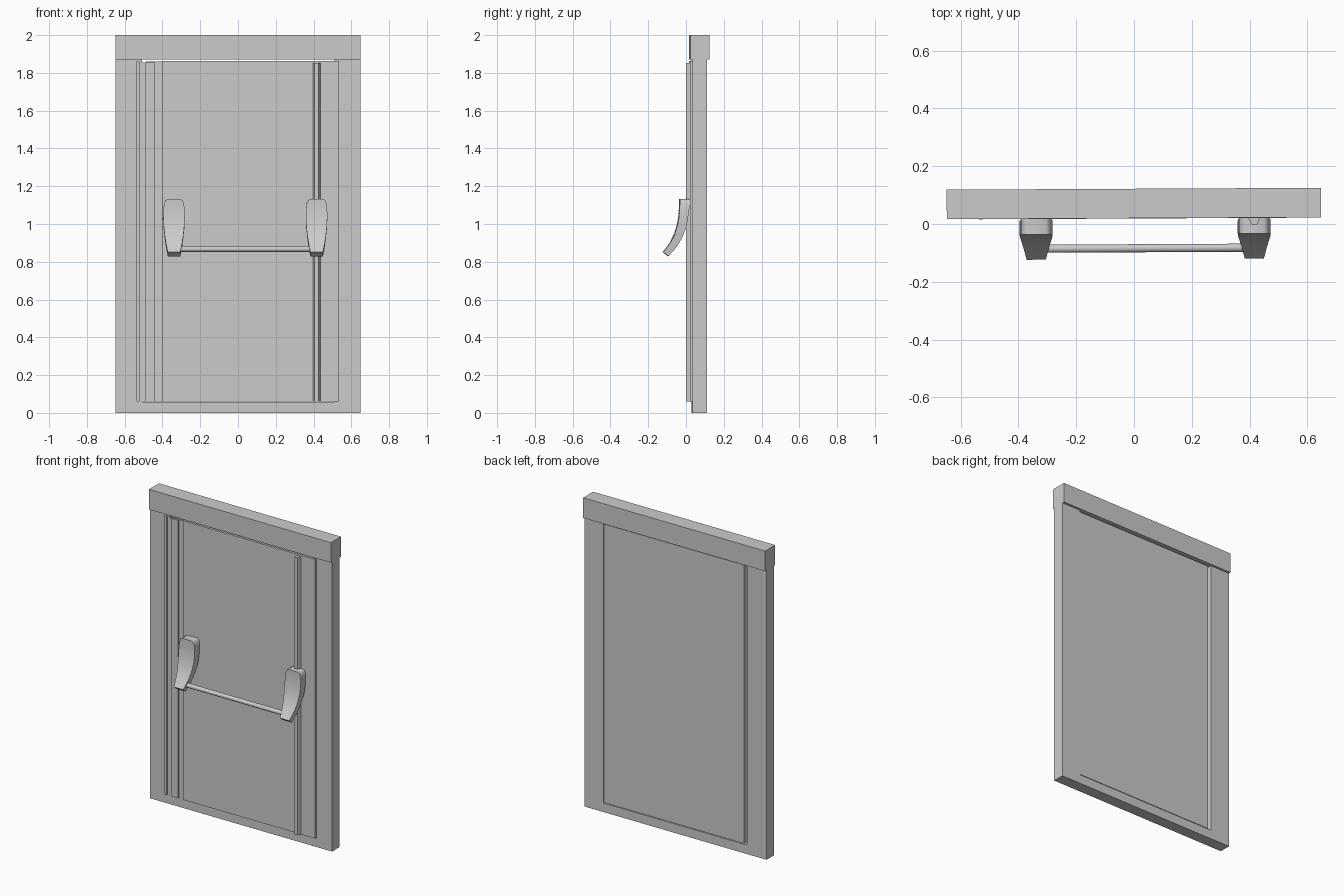
import bpy, bmesh
from math import pi
from mathutils import Matrix

if "Cube" in bpy.data.objects:
    bpy.data.objects.remove(bpy.data.objects["Cube"])

# The whole door sits very slightly turned about z
TURN = Matrix.Rotation(0.005, 4, 'Z')


def finish(name, bm):
    bmesh.ops.recalc_face_normals(bm, faces=bm.faces[:])
    me = bpy.data.meshes.new(name)
    bm.to_mesh(me)
    bm.free()
    me.transform(TURN)
    ob = bpy.data.objects.new(name, me)
    bpy.context.collection.objects.link(ob)
    return ob


def smooth(ob, angle):
    bpy.ops.object.select_all(action='DESELECT')
    bpy.context.view_layer.objects.active = ob
    ob.select_set(True)
    bpy.ops.object.shade_smooth_by_angle(angle=angle)


def prism(name, pts, place, lo, hi):
    """Extrude a 2D outline from lo to hi; place(a, b, t) gives the 3D point."""
    bm = bmesh.new()
    a = [bm.verts.new(place(u, v, lo)) for u, v in pts]
    b = [bm.verts.new(place(u, v, hi)) for u, v in pts]
    bm.faces.new(a)
    bm.faces.new(b[::-1])
    n = len(pts)
    for i in range(n):
        j = (i + 1) % n
        bm.faces.new((a[i], a[j], b[j], b[i]))
    return finish(name, bm)


def upright(name, x0, x1, y0, y1, z0, z1, taper=0.0):
    """Vertical strip, optionally narrowing toward its front."""
    pts = [(x0 + taper, y0), (x1 - taper, y0), (x1, y1), (x0, y1)]
    return prism(name, pts, lambda x, y, z: (x, y, z), z0, z1)


# Frame: two jambs and a sill as one U, with the header on top
u_shape = [(-0.648, 0), (0.648, 0), (0.648, 1.87), (0.512, 1.87),
           (0.512, 0.058), (-0.507, 0.058), (-0.507, 1.87), (-0.648, 1.87)]
prism("door_frame", u_shape, lambda x, z, y: (x, y, z), 0.032, 0.107)
upright("header_beam", -0.648, 0.648, 0.02, 0.122, 1.87, 2.0)

# Door leaf: core inside the frame, overlapping front skin
upright("leaf_core", -0.487, 0.51, 0.03, 0.106, 0.062, 1.86)
upright("leaf_skin", -0.403, 0.536, 0.019, 0.031, 0.06, 1.862)

# Side trims on the left and the lock rod cover on the right
upright("side_backing", -0.536, -0.403, 0.028, 0.031, 0.06, 1.855)
upright("edge_lip", -0.536, -0.522, 0.018, 0.03, 0.06, 1.86)
upright("side_strip", -0.492, -0.44, 0.019, 0.03, 0.06, 1.855)
upright("rod_cover", 0.396, 0.437, -0.003, 0.021, 0.06, 1.852, taper=0.01)

# Panic handle arms: sections of (half width, front y, front z, back y, back z)
ARM = [(0.034, -0.035, 1.132, 0.019, 1.132),
       (0.045, -0.035, 1.126, 0.019, 1.126),
       (0.052, -0.035, 1.11, 0.019, 1.11),
       (0.056, -0.036, 1.08, 0.015, 1.08),
       (0.057, -0.039, 1.04, 0.008, 1.03),
       (0.055, -0.047, 0.995, -0.002, 0.98),
       (0.050, -0.062, 0.945, -0.021, 0.93),
       (0.043, -0.085, 0.9, -0.05, 0.88),
       (0.033, -0.122, 0.851, -0.095, 0.829)]


def arm(name, cx):
    bm = bmesh.new()
    rings = [[bm.verts.new(p) for p in ((cx - w, fy, fz), (cx + w, fy, fz),
                                        (cx + w, by, bz), (cx - w, by, bz))]
             for w, fy, fz, by, bz in ARM]
    bm.faces.new(rings[0])
    bm.faces.new(rings[-1][::-1])
    for r, s in zip(rings, rings[1:]):
        for i in range(4):
            j = (i + 1) % 4
            bm.faces.new((r[i], r[j], s[j], s[i]))
    smooth(finish(name, bm), 0.7)


arm("handle_arm_left", -0.339)
arm("handle_arm_right", 0.416)

# Push bar between the arms
bm = bmesh.new()
bmesh.ops.create_cone(bm, cap_ends=True, segments=16, radius1=0.014, radius2=0.014, depth=0.755,
                      matrix=Matrix.Translation((0.0385, -0.084, 0.867)) @ Matrix.Rotation(pi / 2, 4, 'Y'))
smooth(finish("push_bar", bm), 0.6)
